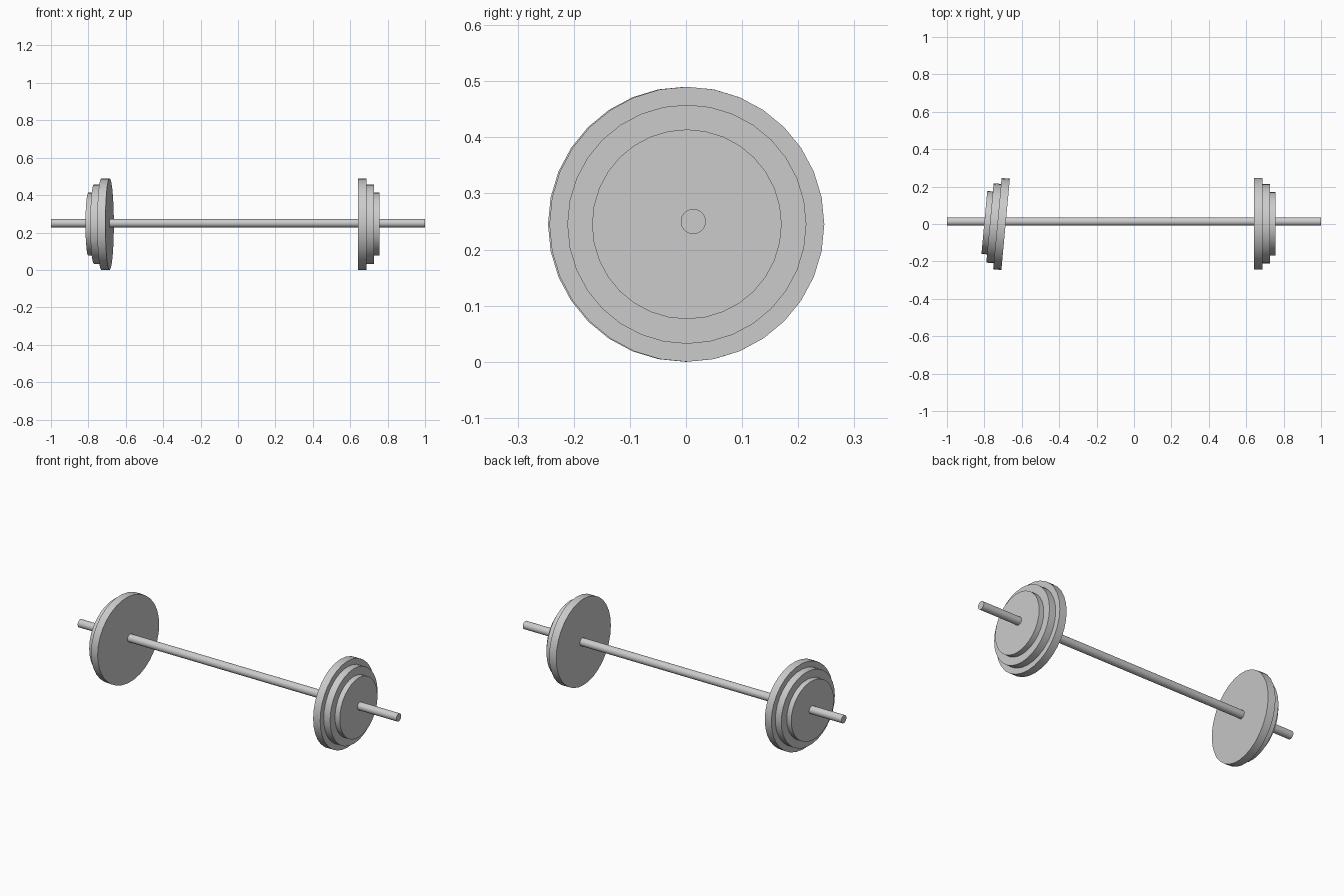
import bpy
import math
from mathutils import Matrix, Vector

cube = bpy.data.objects.get("Cube")
if cube:
    bpy.data.objects.remove(cube, do_unlink=True)

STEEL = (0.6, 0.6, 0.6, 1.0)
steel = bpy.data.materials.new("grey_steel")
steel.use_nodes = True
steel.diffuse_color = STEEL
steel.node_tree.nodes["Principled BSDF"].inputs["Base Color"].default_value = STEEL


def disc(name, radius, start, axis, length):
    """Cylinder running from start along axis, with a vertex at the top."""
    bpy.ops.mesh.primitive_cylinder_add(vertices=32, radius=radius, depth=length)
    obj = bpy.context.object
    obj.name = name
    side = Vector((0, 0, 1)).cross(axis)
    turn = Matrix((Vector((0, 0, 1)), side, axis)).transposed()
    if turn.determinant() < 0:
        turn.col[1] = -side
    obj.matrix_world = Matrix.Translation(start + axis * length / 2) @ turn.to_4x4()
    obj.data.materials.append(steel)
    bpy.ops.object.shade_smooth_by_angle(angle=math.radians(30))
    return obj


def plate_stack(side, start, axis):
    """Three plates, shrinking outwards."""
    for size, radius, length in (("large", 0.245, 0.044),
                                 ("medium", 0.213, 0.04),
                                 ("small", 0.169, 0.03)):
        disc(f"{side}_{size}_plate", radius, start, axis, length)
        start = start + axis * length


# Bar
disc("bar", 0.0223, Vector((-1, 0.013, 0.25)), Vector((1, 0, 0)), 2)

# Plates: the right stack sits slightly askew
tilt = math.radians(5.3)
plate_stack("left", Vector((0.642, 0.0015, 0.245)), Vector((1, 0, 0)))
plate_stack("right", Vector((-0.6865, -0.002, 0.245)),
            Vector((-math.cos(tilt), math.sin(tilt), 0)))
